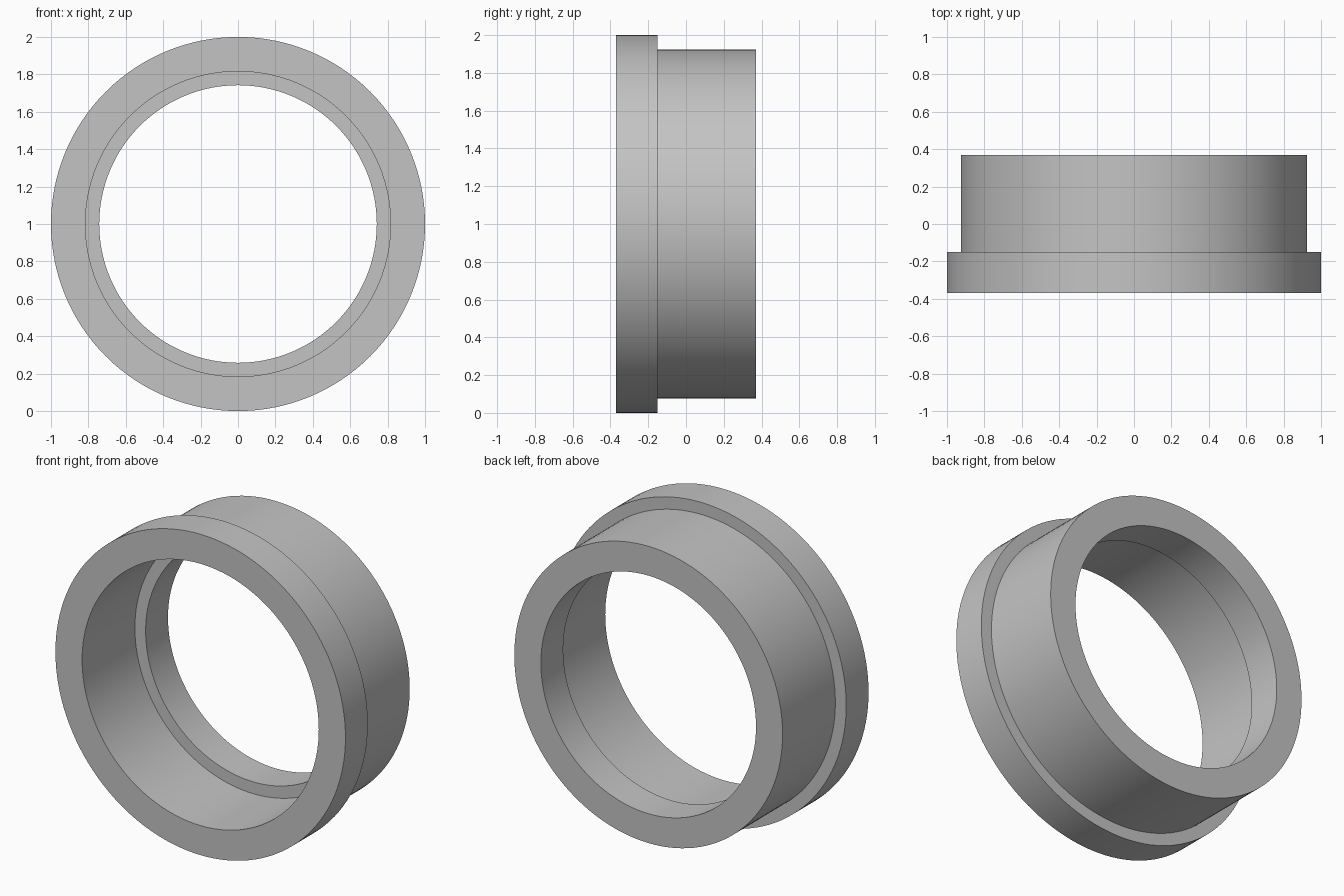
import bpy
import math

SEGMENTS = 128

cube = bpy.data.objects.get("Cube")
if cube:
    bpy.data.objects.remove(cube, do_unlink=True)

# Plain grey metal
grey = bpy.data.materials.new("plain_grey")
grey.use_nodes = True
colour = (0.55, 0.55, 0.55, 1)
grey.diffuse_color = colour
grey.node_tree.nodes["Principled BSDF"].inputs["Base Color"].default_value = colour


def lathe(name, profile):
    """Turn a closed (radius, y) profile around the y axis at z = 1."""
    verts, faces = [], []
    n = len(profile)
    for s in range(SEGMENTS):
        a = 2 * math.pi * s / SEGMENTS
        verts += [(r * math.cos(a), y, 1 + r * math.sin(a)) for r, y in profile]
        t = (s + 1) % SEGMENTS
        for i in range(n):
            j = (i + 1) % n
            faces.append((s * n + i, s * n + j, t * n + j, t * n + i))
    mesh = bpy.data.meshes.new(name)
    mesh.from_pydata(verts, [], faces)
    mesh.materials.append(grey)
    obj = bpy.data.objects.new(name, mesh)
    bpy.context.collection.objects.link(obj)
    bpy.ops.object.select_all(action="DESELECT")
    obj.select_set(True)
    bpy.context.view_layer.objects.active = obj
    # Make the normals point outwards
    bpy.ops.object.mode_set(mode="EDIT")
    bpy.ops.mesh.select_all(action="SELECT")
    bpy.ops.mesh.normals_make_consistent(inside=False)
    bpy.ops.object.mode_set(mode="OBJECT")
    bpy.ops.object.shade_smooth_by_angle(angle=math.radians(30))
    return obj


# Flanged sleeve: wide front rim, narrower body, stepped bore
lathe("flanged_bushing", [
    (0.816, -0.37), (1.0, -0.37), (1.0, -0.15), (0.925, -0.15),
    (0.925, 0.37), (0.742, 0.37), (0.742, 0.15), (0.816, 0.15),
])
